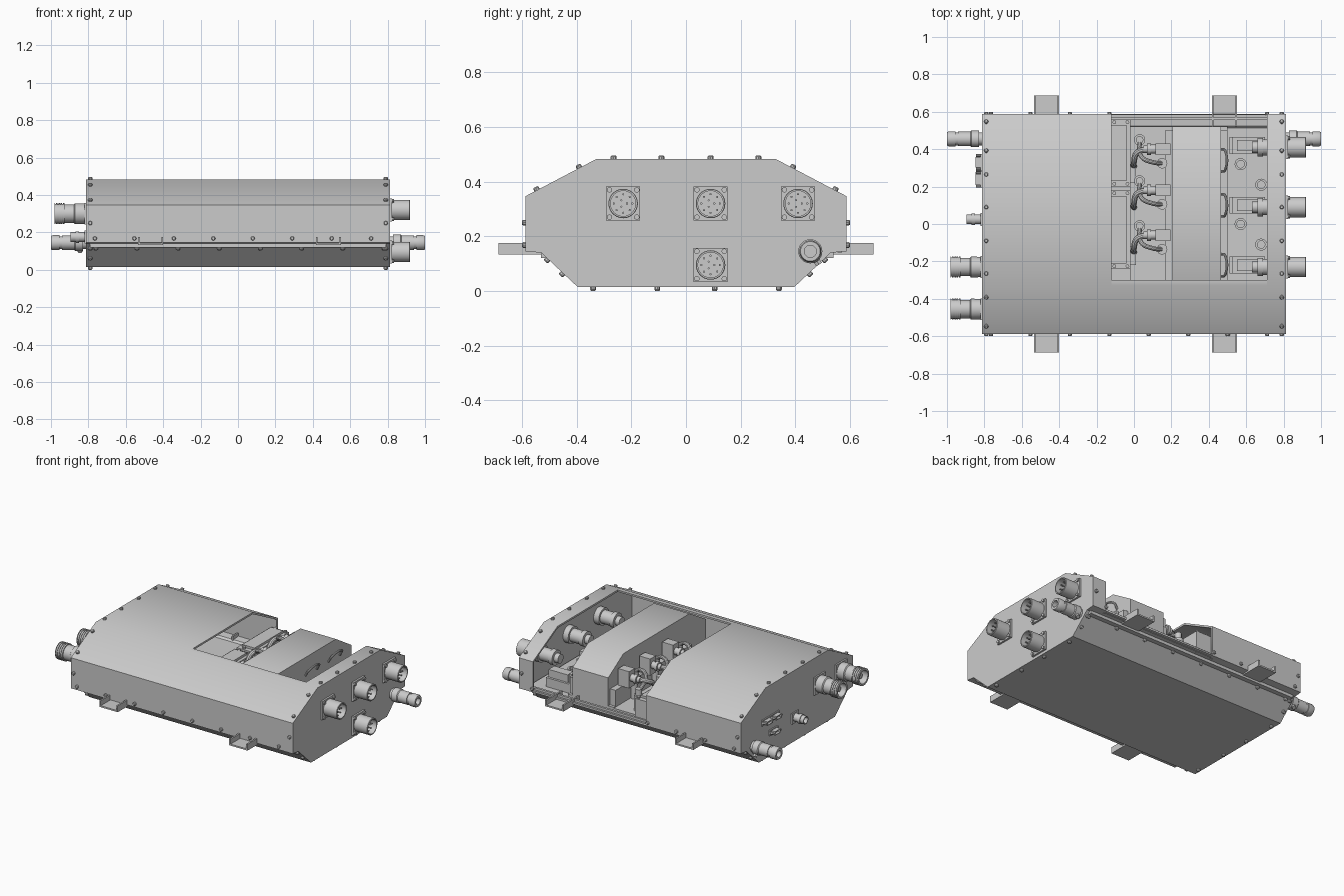
import bpy, bmesh, math
from mathutils import Vector

if "Cube" in bpy.data.objects:
    bpy.data.objects.remove(bpy.data.objects["Cube"])


def finish(name, bm, thick=0):
    bmesh.ops.remove_doubles(bm, verts=bm.verts, dist=1e-6)
    if not thick:
        bmesh.ops.recalc_face_normals(bm, faces=bm.faces)
    for f in bm.faces:
        f.smooth = True
    for e in bm.edges:
        e.smooth = len(e.link_faces) == 2 and e.calc_face_angle(0) < 0.6
    me = bpy.data.meshes.new(name)
    bm.to_mesh(me)
    bm.free()
    ob = bpy.data.objects.new(name, me)
    bpy.context.collection.objects.link(ob)
    if thick:
        m = ob.modifiers.new("thickness", 'SOLIDIFY')
        m.thickness, m.offset, m.use_even_offset = thick, -1, True
    return ob


def add_box(bm, x0, x1, y0, y1, z0, z1):
    v = bmesh.ops.create_cube(bm, size=1)['verts']
    for p in v:
        p.co = ((x0 + x1) / 2 + p.co.x * (x1 - x0), (y0 + y1) / 2 + p.co.y * (y1 - y0),
                (z0 + z1) / 2 + p.co.z * (z1 - z0))


def add_lathe(bm, origin, axis, prof, n=28):
    # prof: (distance along axis, radius) pairs, capped at both ends
    q = Vector(axis).to_track_quat('Z', 'Y')
    rings = []
    for d, r in prof:
        rings.append([bm.verts.new(Vector(origin) + q @ Vector((
            r * math.cos(2 * math.pi * i / n), r * math.sin(2 * math.pi * i / n), d))) for i in range(n)])
    for a, b in zip(rings, rings[1:]):
        for i in range(n):
            bm.faces.new((a[i], a[(i + 1) % n], b[(i + 1) % n], b[i]))
    bm.faces.new(rings[0])
    bm.faces.new(rings[-1])


def boxes(name, *dims):
    bm = bmesh.new()
    for d in dims:
        add_box(bm, *d)
    return finish(name, bm)


def prism(name, pts, x0, x1):
    bm = bmesh.new()
    a = [bm.verts.new((x0, y, z)) for y, z in pts]
    f = bm.faces.new(a)
    r = bmesh.ops.extrude_face_region(bm, geom=[f])
    for v in r['geom']:
        if isinstance(v, bmesh.types.BMVert):
            v.co.x = x1
    return finish(name, bm)


def sheet(name, pts, x0, x1, thick=0.012):
    bm = bmesh.new()
    rows = [[bm.verts.new((x, y, z)) for x in (x0, x1)] for y, z in pts]
    for a, b in zip(rows, rows[1:]):
        bm.faces.new((a[0], a[1], b[1], b[0]))
    return finish(name, bm, thick)


def pipe(name, pts, r):
    cu = bpy.data.curves.new(name, 'CURVE')
    cu.dimensions, cu.bevel_depth, cu.bevel_resolution, cu.use_fill_caps = '3D', r, 3, True
    s = cu.splines.new('BEZIER')
    s.bezier_points.add(len(pts) - 1)
    for b, p in zip(s.bezier_points, pts):
        b.co = p
        b.handle_left_type = b.handle_right_type = 'AUTO'
    tmp = bpy.data.objects.new(name + "_path", cu)
    bpy.context.collection.objects.link(tmp)
    bpy.context.view_layer.update()
    bm = bmesh.new()
    bm.from_mesh(tmp.to_mesh())
    bpy.data.objects.remove(tmp)
    return finish(name, bm)


# housing: folded cover with a cutaway, folded base, end plates
COVER = [(-.587, .145), (-.587, .347), (-.328, .483), (.328, .483), (.587, .347), (.587, .145)]
BASE = [(.587, .145), (.53, .14), (.397, .015), (-.397, .015), (-.53, .14), (-.587, .145)]
sheet("cover_left", COVER, -.8, -.12)
sheet("cover_front", COVER[:3] + [(-.30, .483)], -.12, .71)
sheet("cover_right_strip", COVER, .71, .8)
sheet("base_tray", BASE, -.8, .8)
for s in (-1, 1):
    prism("end_plate", COVER + BASE[1:-1], s * .798, s * .812)
boxes("inner_deck", (-.79, .79, -.53, .54, .12, .14))
boxes("rear_lip", (-.12, .71, .555, .57, .14, .17))

# U-shaped mounting feet
for x in (-.467, .483):
    for s in (-1, 1):
        y0, y1 = sorted((s * .52, s * .686))
        boxes("mounting_foot", (x - .067, x + .067, y0, y1, .134, .144),
              (x - .067, x - .057, y0, y1, .134, .176), (x + .057, x + .067, y0, y1, .134, .176))

# screws following the housing edges
bm = bmesh.new()
UP, LOW = (.465, .885), (.685, -.729)


def screw(x, y, z, n, r=.011, h=.013):
    add_lathe(bm, (x, y, z), (0, n[0], n[1]), [(-.003, r), (h * .7, r), (h, r * .7)], 10)


for x in (-.79, .79):
    for s in (-1, 1):
        for y in (.09, .265):
            screw(x, s * y, .483, (0, 1))
        for y in (.39, .545):
            screw(x, s * y, .483 - (y - .328) * .525, (s * UP[0], UP[1]))
        screw(x, s * .587, .25, (s, 0))
        for y in (.45, .505):
            screw(x, s * y, .015 + (y - .397) * .94, (s * LOW[0], LOW[1]))
        for y in (.105, .34):
            screw(x, s * y, .015, (0, -1), h=.015)
for i in range(8):
    for s in (-1, 1):
        x = -.765 + .211 * i
        if s < 0 or not -.12 < x < .71:
            screw(x, s * .587, .168, (s, 0))
        screw(-.76 + .22 * i, s * .505, .117, (s * LOW[0], LOW[1]))
finish("housing_screws", bm)

# right side: square-flange multi-pin sockets
for y, z in ((-.23, .32), (.09, .32), (.41, .32), (.09, .095)):
    bm = bmesh.new()
    add_box(bm, .81, .824, y - .062, y + .062, z - .062, z + .062)
    add_lathe(bm, (.82, y, z), (1, 0, 0), [(0, .054), (.098, .054), (.1, .052), (.1, .046), (.03, .046)])
    for n, r in ((3, .014), (8, .034)):
        for i in range(n):
            a = 2 * math.pi * i / n
            add_lathe(bm, (.845, y + r * math.cos(a), z + r * math.sin(a)), (1, 0, 0),
                      [(0, .004), (.05, .004)], 8)
    for sy in (-1, 1):
        for sz in (-1, 1):
            add_lathe(bm, (.822, y + sy * .05, z + sz * .05), (1, 0, 0), [(0, .01), (.012, .01)], 10)
    finish("multi_pin_socket", bm)

# fluid couplings at both ends
for s in (-1, 1):
    bm = bmesh.new()
    add_lathe(bm, (s * .81, .455, .145), (s, 0, 0),
              [(0, .034), (.02, .034), (.02, .044), (.06, .044), (.065, .039), (.13, .039), (.13, .034), (.145, .034),
               (.145, .04), (.18, .04), (.19, .036), (.19, .022), (.12, .022)])
    add_lathe(bm, (s * .845, .475, .115), (0, .55, -.83), [(0, .014), (.022, .014)], 6)
    finish("fluid_coupling", bm)

# left side: large round power connectors
for y in (-.23, -.455):
    bm = bmesh.new()
    add_box(bm, -.822, -.81, y - .058, y + .058, .242, .358)
    prof = [(0, .054), (.06, .056), (.065, .049), (.115, .049), (.115, .056)]
    for i in range(4):
        d = .115 + i * .013
        prof += [(d + .008, .056), (d + .008, .052), (d + .013, .052), (d + .013, .056)]
    prof += [(.17, .056), (.17, .043), (.1, .043)]
    add_lathe(bm, (-.812, y, .3), (-1, 0, 0), prof)
    add_lathe(bm, (-.9, y, .3), (-1, 0, 0), [(0, .018), (.06, .018)], 16)
    finish("power_connector", bm)

# left side: small signal socket and rectangular data ports
bm = bmesh.new()
add_box(bm, -.82, -.81, -.01, .06, .14, .21)
add_lathe(bm, (-.815, .025, .175), (-1, 0, 0),
          [(0, .026), (.035, .026), (.035, .031), (.055, .031), (.055, .026), (.08, .026), (.08, .02), (.04, .02)], 24)
finish("signal_socket", bm)
for y, z in ((.33, .265), (.237, .265), (.25, .17)):
    bm = bmesh.new()
    add_box(bm, -.82, -.81, y - .043, y + .043, z - .019, z + .019)
    for a, b, c, d in ((-.026, .026, .009, .013), (-.026, .026, -.013, -.009),
                       (-.028, -.024, -.013, .013), (.024, .028, -.013, .013)):
        add_box(bm, -.848, -.815, y + a, y + b, z + c, z + d)
    add_box(bm, -.835, -.815, y - .02, y + .02, z - .006, z + .006)
    for s in (-1, 1):
        add_lathe(bm, (-.815, y + s * .036, z), (-1, 0, 0), [(0, .007), (.03, .007)], 6)
    finish("data_port", bm)

# inner power module with folded shroud and side flanges
prism("module_shroud", [(-.5, .14), (-.5, .35), (-.33, .45), (.36, .45), (.52, .35), (.52, .14)], .205, .465)
boxes("module_flanges", (.165, .5, -.5, .52, .14, .165), (.165, .215, -.3, .5, .165, .27), (.455, .5, -.3, .5, .165, .27))
for y in (-.22, .1, .34):
    pipe("side_loop", [(.465, y - .06, .33), (.488, y - .05, .37), (.488, y + .05, .37), (.465, y + .06, .33)], .007)

# rear bodies of the sockets, with their terminal blocks
for y in (-.22, .10, .42):
    bm = bmesh.new()
    add_lathe(bm, (.8, y - .01, .32), (-1, 0, 0),
              [(0, .056), (.04, .056), (.04, .043), (.11, .043), (.11, .049), (.14, .049), (.14, .03), (.17, .03)])
    finish("socket_rear_body", bm)
    boxes("terminal_block", (.51, .7, y - .045, y + .045, .14, .2), (.55, .69, y - .03, y + .03, .2, .25),
          (.51, .53, y - .045, y + .045, .2, .27))
    bm = bmesh.new()
    for x, dy in ((.57, -.1), (.68, -.21)):
        if y + dy > -.3:
            add_lathe(bm, (x, y + dy, .14), (0, 0, 1), [(0, .032), (.03, .032), (.03, .02), (.005, .02)], 20)
    finish("deck_standoffs", bm)

# driver boards, pumps and hoses in the centre bay
for y0, y1 in ((.2, .56), (-.24, .18)):
    ob = boxes("driver_case", (-.15, -.02, y0, y1, .14, .29), (-.13, -.04, y0 + .03, y1 - .03, .29, .305),
               (-.02, .01, y0 + .02, y0 + .12, .14, .25))
    bm = bmesh.new()
    for x in (-.105, -.035):
        for y in (y0 + .015, y1 - .015):
            add_lathe(bm, (x, y, .29), (0, 0, 1), [(0, .01), (.012, .01)], 10)
    finish("case_screws", bm)
boxes("bay_rail", (-.02, .165, -.3, .52, .14, .16))
for y in (-.06, .18, .4):
    bm = bmesh.new()
    add_box(bm, .115, .195, y - .03, y + .03, .27, .38)
    add_lathe(bm, (.12, y, .33), (-1, 0, 0), [(0, .024), (.03, .024), (.03, .03), (.05, .03), (.05, .02), (.07, .02)], 20)
    add_lathe(bm, (.15, y - .075, .16), (0, 0, 1), [(0, .022), (.13, .022), (.13, .028), (.18, .028)], 20)
    add_lathe(bm, (.03, y + .05, .16), (0, 0, 1), [(0, .03), (.1, .03), (.1, .02), (.14, .02)], 20)
    finish("valve_unit", bm)
    pipe("elbow_hose", [(.06, y, .33), (.015, y - .02, .325), (0, y - .07, .29), (0, y - .09, .16)], .016)
    pipe("link_hose", [(.15, y - .075, .33), (.1, y - .07, .36), (.04, y - .04, .34), (.03, y + .05, .28)], .012)
